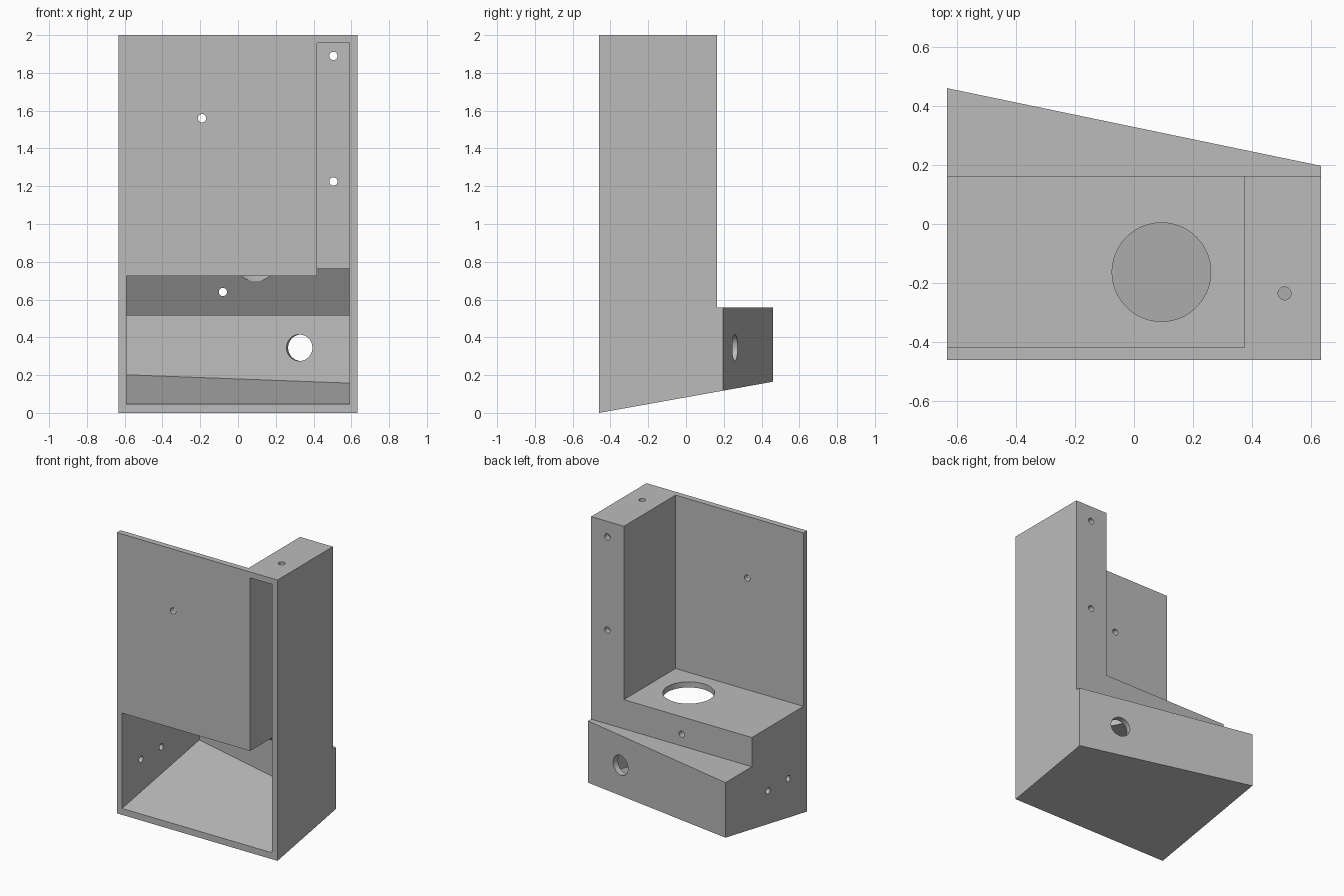
import bpy
import bmesh
from math import radians
from mathutils import Matrix, Vector

cube = bpy.data.objects.get("Cube")
if cube:
    bpy.data.objects.remove(cube, do_unlink=True)

HALF_W, FRONT, BACK, HEIGHT, WALL = 0.633, -0.46, 0.163, 2.0, 0.042
SHELF, LEDGE = 0.765, 0.557          # shelf top and rear wedge top
IN_W = HALF_W - WALL
COLUMN = 0.375                       # outer face of the hollow column
REAR_L, REAR_R = 0.46, 0.197         # slanted rear wall at -x and +x
SLOPE = 0.165 / 0.92


def new_object(name, bm):
    bmesh.ops.recalc_face_normals(bm, faces=bm.faces)
    mesh = bpy.data.meshes.new(name)
    bm.to_mesh(mesh)
    bm.free()
    ob = bpy.data.objects.new(name, mesh)
    bpy.context.collection.objects.link(ob)
    return ob


def prism(name, points, axis, lo, hi):
    """Extrude a profile: (x, y) along z, or (y, z) along x."""
    def place(p, t):
        return (p[0], p[1], t) if axis == "z" else (t, p[0], p[1])
    bm = bmesh.new()
    face = bm.faces.new([bm.verts.new(place(p, lo)) for p in points])
    top = bmesh.ops.extrude_face_region(bm, geom=[face])["geom"]
    shift = Vector(place((0, 0), hi - lo))
    bmesh.ops.translate(bm, vec=shift, verts=[v for v in top if isinstance(v, bmesh.types.BMVert)])
    return new_object(name, bm)


def box(name, x0, x1, y0, y1, z0, z1):
    return prism(name, [(x0, y0), (x1, y0), (x1, y1), (x0, y1)], "z", z0, z1)


def drill(centre, direction, radius, length, segments=32):
    bm = bmesh.new()
    turn = Vector(direction).to_track_quat("Z", "Y").to_matrix().to_4x4()
    bmesh.ops.create_cone(bm, cap_ends=True, segments=segments, radius1=radius, radius2=radius,
                          depth=length, matrix=Matrix.Translation(centre) @ turn)
    return new_object("drill", bm)


def combine(target, tool, operation="DIFFERENCE"):
    mod = target.modifiers.new("cut", "BOOLEAN")
    mod.operation, mod.solver, mod.object = operation, "EXACT", tool
    bpy.context.view_layer.objects.active = target
    bpy.ops.object.modifier_apply(modifier=mod.name)
    bpy.data.objects.remove(tool, do_unlink=True)


def below(name, offset):
    """Solid beneath the sloping floor plane."""
    z = lambda y: offset + SLOPE * (y - FRONT)
    return prism(name, [(-2, -2), (2, -2), (2, z(2)), (-2, z(-2))], "x", -2, 2)


# Tall body, with the niche behind the front panel
body = box("enclosure", -HALF_W, HALF_W, FRONT, BACK, -0.2, HEIGHT)
combine(body, box("niche", -1, COLUMN, FRONT + WALL, 1, SHELF, 3))

# Rear wedge with its slanted back, then the sloping underside
wedge = prism("wedge", [(-HALF_W, 0), (HALF_W, 0), (HALF_W, REAR_R), (-HALF_W, REAR_L)],
              "z", -0.2, LEDGE)
combine(body, wedge, "UNION")
combine(body, below("underside", 0))

# Lower cavity, open at the front, over a sloping floor
slant = (REAR_R - REAR_L) / (2 * HALF_W)
rear = lambda x: REAR_R + slant * (x - HALF_W) - WALL * 1.02
cavity = prism("cavity", [(-IN_W, -1), (IN_W, -1), (IN_W, rear(IN_W)), (-IN_W, rear(-IN_W))],
               "z", -1, LEDGE - WALL)
combine(cavity, below("floor", 0.046))
combine(body, cavity)

# Cavity under the shelf, leaving an inclined rear gusset
gusset = lambda z: 0.12 - 0.645 * (z - 0.517)
roof = SHELF - WALL + 0.002
combine(body, prism("upper_cavity", [(-1, 0.48), (gusset(0.48), 0.48), (gusset(roof), roof), (-1, roof)],
                    "x", -IN_W, IN_W))

# Column cavity
top = HEIGHT - WALL
combine(body, prism("column_cavity",
                    [(-1, 0.48), (gusset(0.48), 0.48), (gusset(SHELF), SHELF),
                     (BACK - WALL, SHELF), (BACK - WALL, top), (-1, top)],
                    "x", COLUMN + WALL, IN_W))

# Large round opening in the shelf and cable hole square to the slanted wall
combine(body, drill((0.093, -0.163, 0.75), (0, 0, 1), 0.167, 0.2, 96))
combine(body, drill((0.333, 0.255, 0.345), (-slant, 1, 0), 0.07, 0.16, 64))

# Screw holes
for centre, direction, length in [
    ((-0.19, FRONT, 1.56), (0, 1, 0), 0.2),
    ((0.505, BACK, 1.89), (0, 1, 0), 0.2),
    ((0.505, BACK, 1.225), (0, 1, 0), 0.2),
    ((-0.08, 0.1, 0.64), (0, 1, 0), 0.4),
    ((0.51, -0.235, HEIGHT), (0, 0, 1), 0.2),
    ((-HALF_W, -0.02, 0.316), (1, 0, 0), 0.2),
    ((-HALF_W, -0.247, 0.316), (1, 0, 0), 0.2),
]:
    combine(body, drill(centre, direction, 0.022, length))

# Plain grey finish
grey = bpy.data.materials.new("plain_grey")
grey.use_nodes = True
colour = (0.5, 0.5, 0.5, 1)
grey.diffuse_color = colour
grey.node_tree.nodes["Principled BSDF"].inputs["Base Color"].default_value = colour
body.data.materials.clear()
body.data.materials.append(grey)

bpy.ops.object.select_all(action="DESELECT")
body.select_set(True)
bpy.context.view_layer.objects.active = body
bpy.ops.object.shade_smooth_by_angle(angle=radians(30))
